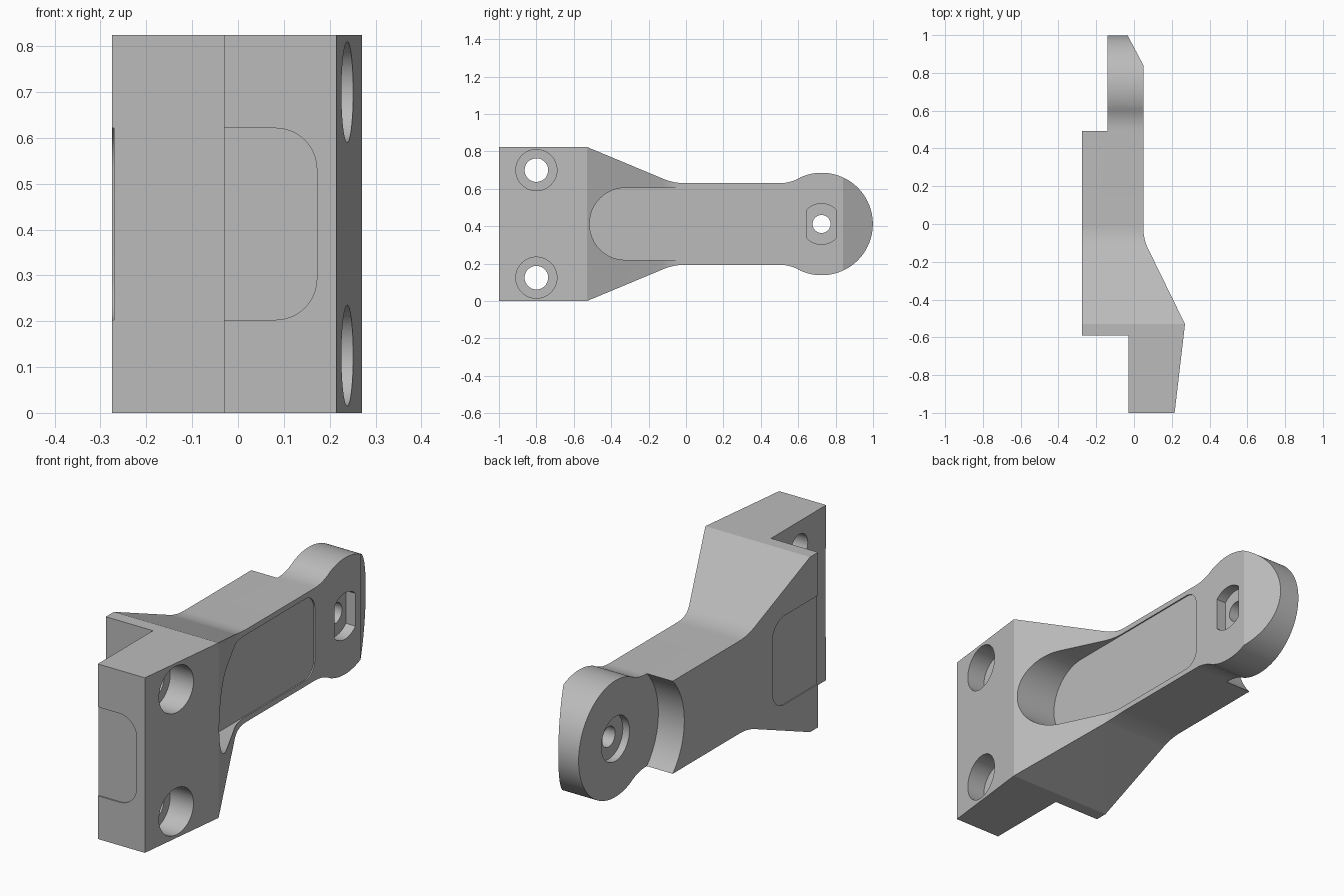
import bpy, bmesh
from math import sin, cos, tan, radians, pi
from mathutils import Vector

if "Cube" in bpy.data.objects:
    bpy.data.objects.remove(bpy.data.objects["Cube"])

MID = 0.412          # height of the symmetry plane
HEAD = 0.725         # y of the round end

mat = bpy.data.materials.new("plain grey")
mat.use_nodes = True
GREY = (0.5, 0.5, 0.5, 1)
mat.diffuse_color = GREY
mat.node_tree.nodes["Principled BSDF"].inputs["Base Color"].default_value = GREY


def rounded(corners, steps=12):
    """Polygon whose corners (a, b, radius) are filleted."""
    out = []
    for i, (a, b, r) in enumerate(corners):
        p = Vector((a, b))
        if r == 0:
            out.append(p)
            continue
        u = (Vector(corners[i - 1][:2]) - p).normalized()
        v = (Vector(corners[(i + 1) % len(corners)][:2]) - p).normalized()
        half = u.angle(v) / 2
        centre = p + (u + v).normalized() * r / sin(half)
        start = p + u * r / tan(half) - centre
        end = p + v * r / tan(half) - centre
        sweep = start.angle_signed(end)
        for k in range(steps + 1):
            t = -sweep * k / steps
            out.append(centre + Vector((start.x * cos(t) - start.y * sin(t),
                                        start.x * sin(t) + start.y * cos(t))))
    return out


def arc(a, b, r, start, end, steps):
    return [Vector((a + r * cos(radians(start + (end - start) * k / steps)),
                    b + r * sin(radians(start + (end - start) * k / steps))))
            for k in range(steps + 1)]


def prism(name, outline, axis, lo, hi):
    """Extrude an outline along an axis; outline uses the other two axes in order."""
    def place(p, d):
        return {"x": (d, p.x, p.y), "y": (p.x, d, p.y), "z": (p.x, p.y, d)}[axis]
    bm = bmesh.new()
    a = [bm.verts.new(place(p, lo)) for p in outline]
    b = [bm.verts.new(place(p, hi)) for p in outline]
    bm.faces.new(a)
    bm.faces.new(b)
    for i in range(len(a)):
        j = (i + 1) % len(a)
        bm.faces.new((a[i], a[j], b[j], b[i]))
    bmesh.ops.recalc_face_normals(bm, faces=bm.faces)
    me = bpy.data.meshes.new(name)
    bm.to_mesh(me)
    bm.free()
    ob = bpy.data.objects.new(name, me)
    bpy.context.collection.objects.link(ob)
    me.materials.append(mat)
    return ob


def disc(y, z, r):
    return arc(y, z, r, 0, 352.5, 47)


def combine(target, tool, operation="DIFFERENCE"):
    mod = target.modifiers.new(tool.name, "BOOLEAN")
    mod.operation, mod.object, mod.solver = operation, tool, "EXACT"
    tool.hide_render = True
    bpy.context.view_layer.objects.active = target
    bpy.ops.object.modifier_apply(modifier=mod.name)
    bpy.data.objects.remove(tool)


# Plan outline: mounting block, ramp, arm, bevelled tip and rear step
plan = rounded([(-0.03, -1, 0), (0.215, -1, 0), (0.27, -0.53, 0), (0.05, -0.08, 0.24),
                (0.05, 0.84, 0), (-0.04, 1.01, 0), (-0.14, 1.01, 0), (-0.14, 0.3, 0),
                (-0.275, 0.3, 0), (-0.275, -0.59, 0), (-0.03, -0.59, 0)])
plan[-4:-2] = [Vector((-0.14, 0.5)), Vector((-0.275, 0.5))]
bracket = prism("bracket", plan, "z", -0.1, 1)

# Side outline: upper half, mirrored about the middle
top = rounded([(-1, MID, 0), (-1, 2 * MID, 0), (-0.53, 2 * MID, 0),
               (-0.065, 0.63, 0.3), (0.4, 0.63, 0)])[1:-1]
top += arc(0.5, 0.845, 0.215, -90, -62.5, 8)
top += arc(HEAD, MID, 0.274, 117.5, 0, 32)[1:]
side = top + [Vector((p.x, 2 * MID - p.y)) for p in reversed(top[:-1])]
combine(bracket, prism("side_outline", side, "x", -0.5, 0.5), "INTERSECT")

# Concave clearance around the round end, behind the thin arm
combine(bracket, prism("head_clearance", disc(HEAD, MID, 0.32), "x", -0.4, -0.14))

# Long pocket running from the ramp down the arm
slot = rounded([(-0.515, 0.22, 0.19), (0.5, 0.22, 0.07),
                (0.5, 0.605, 0.07), (-0.515, 0.605, 0.19)])
combine(bracket, prism("arm_pocket", slot, "x", 0.044, 0.5))

# Counterbored mounting holes
for z in (0.125, 0.70):
    combine(bracket, prism("counterbore", disc(-0.8, z, 0.11), "x", 0.13, 0.5))
    combine(bracket, prism("mounting_hole", disc(-0.8, z, 0.063), "x", -0.5, 0.5))

# Round end: flat-sided recess outside, round recess inside, hole through
flat = arc(HEAD, MID, 0.109, 45, 135, 12) + arc(HEAD, MID, 0.109, 225, 315, 12)
combine(bracket, prism("flat_sided_recess", flat, "x", 0.0, 0.3))
combine(bracket, prism("round_recess", disc(HEAD, MID, 0.105), "x", -0.4, -0.105))
combine(bracket, prism("pivot_hole", disc(HEAD, MID, 0.048), "x", -0.5, 0.5))

# Shallow rounded recesses on the front and inner faces
front = rounded([(-0.1, 0.203, 0), (0.172, 0.203, 0.09), (0.172, 0.621, 0.09), (-0.1, 0.621, 0)])
combine(bracket, prism("front_recess", front, "y", -1.1, -0.994))
inner = rounded([(-0.7, 0.203, 0), (-0.25, 0.203, 0.09), (-0.25, 0.621, 0.09), (-0.7, 0.621, 0)])
combine(bracket, prism("inner_recess", inner, "x", -0.4, -0.27))

# Smooth curves, sharp edges
for ob in bpy.context.selected_objects:
    ob.select_set(False)
bracket.select_set(True)
bpy.context.view_layer.objects.active = bracket
bpy.ops.object.shade_smooth_by_angle(angle=radians(20))
